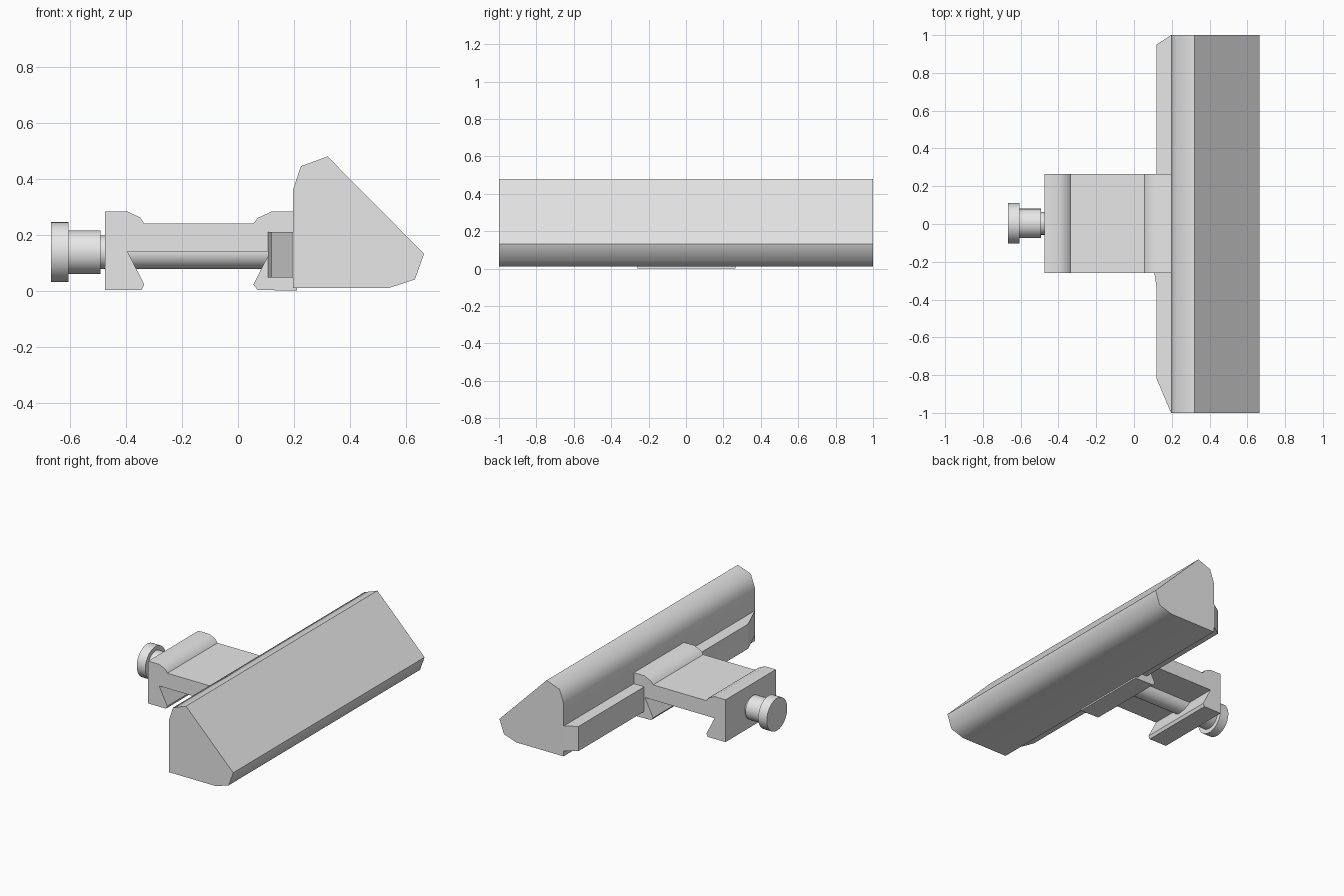
import bpy, bmesh, math
from mathutils import Matrix

if "Cube" in bpy.data.objects:
    bpy.data.objects.remove(bpy.data.objects["Cube"])

grey = bpy.data.materials.new("plain grey")
grey.diffuse_color = (0.8, 0.8, 0.8, 1)
grey.use_nodes = True
grey.node_tree.nodes["Principled BSDF"].inputs["Base Color"].default_value = grey.diffuse_color


def finish(bm, name, angle):
    bmesh.ops.recalc_face_normals(bm, faces=bm.faces)
    me = bpy.data.meshes.new(name)
    bm.to_mesh(me)
    bm.free()
    me.materials.append(grey)
    ob = bpy.data.objects.new(name, me)
    bpy.context.collection.objects.link(ob)
    bpy.ops.object.select_all(action='DESELECT')
    ob.select_set(True)
    bpy.context.view_layer.objects.active = ob
    bpy.ops.object.shade_smooth_by_angle(angle=math.radians(angle))
    return ob


def prism(name, points, start, offset, axis, angle):
    """Extrude a profile along y (points are x, z) or along z (points are x, y)."""
    bm = bmesh.new()
    place = (lambda a, b: (a, start, b)) if axis == 'y' else (lambda a, b: (a, b, start))
    face = bm.faces.new([bm.verts.new(place(a, b)) for a, b in points])
    out = bmesh.ops.extrude_face_region(bm, geom=[face])
    vec = (0, offset, 0) if axis == 'y' else (0, 0, offset)
    bmesh.ops.translate(bm, vec=vec, verts=[v for v in out['geom'] if isinstance(v, bmesh.types.BMVert)])
    return finish(bm, name, angle)


def rod(name, x0, x1, radius):
    bm = bmesh.new()
    turn = Matrix.Translation(((x0 + x1) / 2, 0.003, 0.138)) @ Matrix.Rotation(math.pi / 2, 4, 'Y')
    bmesh.ops.create_cone(bm, cap_ends=True, segments=48, radius1=radius, radius2=radius,
                          depth=x1 - x0, matrix=turn)
    return finish(bm, name, 30)


# Long wedge-shaped main body
prism("main_body", [(0.196, 0.01), (0.196, 0.36), (0.225, 0.445), (0.32, 0.48),
                    (0.665, 0.132), (0.632, 0.04), (0.54, 0.01)], -1, 2, 'y', 55)

# Dovetail clamp with raised shoulders and undercut jaws
prism("rail_clamp", [(-0.475, 0.003), (-0.475, 0.283), (-0.395, 0.283), (-0.35, 0.262),
                     (-0.335, 0.24), (0.055, 0.24), (0.07, 0.26), (0.12, 0.283),
                     (0.21, 0.283), (0.21, 0.0), (0.07, 0.003), (0.055, 0.022),
                     (0.115, 0.14), (-0.395, 0.14), (-0.335, 0.022), (-0.345, 0.003)],
      -0.26, 0.525, 'y', 40)

# Side bar with bevelled ends
prism("side_bar", [(0.21, -1), (0.196, -1), (0.12, -0.82), (0.12, -0.34), (0.108, -0.26),
                   (0.12, -0.18), (0.12, 0.95), (0.196, 1), (0.21, 1)], 0.047, 0.163, 'z', 20)

# Clamping screw
rod("screw_shaft", -0.5, 0.2, 0.06)
rod("screw_collar", -0.607, -0.492, 0.078)
rod("screw_head", -0.668, -0.605, 0.107)
